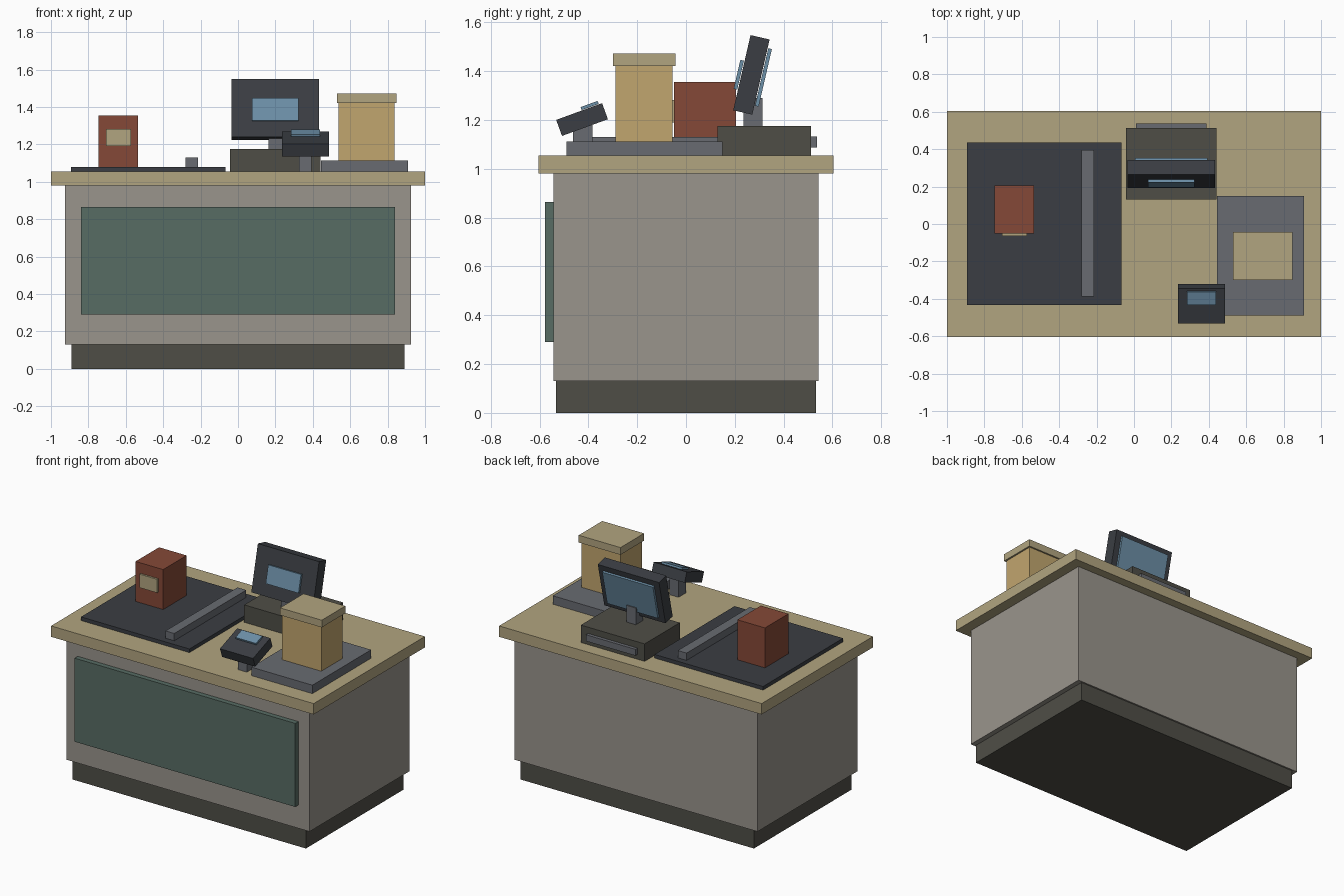
import bpy
import bmesh
from math import radians
from mathutils import Matrix, Vector

if "Cube" in bpy.data.objects:
    bpy.data.objects.remove(bpy.data.objects["Cube"])


def srgb(r, g, b):
    return tuple((c / 255) ** 2.2 for c in (r, g, b)) + (1,)


COLOURS = {
    "tan": srgb(176, 163, 127), "wall": srgb(152, 147, 139), "dark": srgb(80, 79, 72),
    "green": srgb(88, 108, 100), "charcoal": srgb(61, 64, 69), "steel": srgb(104, 107, 113),
    "red": srgb(132, 74, 58), "carton": srgb(192, 164, 110), "blue": srgb(108, 142, 166),
}
MATS = {}
for key, colour in COLOURS.items():
    MATS[key] = bpy.data.materials.new(key)
    MATS[key].diffuse_color = colour


def box(name, mat, x, y, z, pivot=(0, 0, 0), tilt=0):
    """Box from x, y, z ranges, placed at pivot and tilted about x."""
    lo, hi = Vector((x[0], y[0], z[0])), Vector((x[1], y[1], z[1]))
    centre = (lo + hi) / 2
    turn = Matrix.Rotation(radians(tilt), 4, 'X')
    mesh = bpy.data.meshes.new(name)
    bm = bmesh.new()
    bmesh.ops.create_cube(bm, size=1, matrix=Matrix.Diagonal((*(hi - lo), 1)))
    bm.to_mesh(mesh)
    bm.free()
    mesh.materials.append(MATS[mat])
    ob = bpy.data.objects.new(name, mesh)
    ob.location = Vector(pivot) + turn @ centre
    ob.rotation_euler.x = radians(tilt)
    bpy.context.collection.objects.link(ob)
    return ob


# Counter
box("plinth", "dark", (-.89, .89), (-.532, .532), (0, .13))
box("counter_body", "wall", (-.925, .925), (-.543, .543), (.13, .98))
box("front_panel", "green", (-.84, .84), (-.577, -.54), (.29, .865))
box("countertop", "tan", (-1, 1), (-.605, .605), (.98, 1.055))

# Conveyor belt with divider and a packet of goods
box("belt", "charcoal", (-.893, -.067), (-.433, .437), (1.055, 1.08))
box("divider_bar", "steel", (-.281, -.214), (-.388, .395), (1.08, 1.13))
box("packet", "red", (-.745, -.535), (-.05, .205), (1.08, 1.355))
box("packet_label", "tan", (-.707, -.572), (-.063, -.048), (1.19, 1.283))

# Cash register
box("register_base", "dark", (-.044, .442), (.13, .513), (1.055, 1.175))
box("cash_drawer", "steel", (.01, .388), (.505, .536), (1.088, 1.132))
box("monitor_stem", "steel", (.163, .235), (.235, .313), (1.175, 1.29))
monitor = dict(pivot=(.199, .268, 1.385), tilt=-13)
box("monitor", "charcoal", (-.233, .233), (-.04, .04), (-.158, .158), **monitor)
box("cashier_screen", "blue", (-.193, .193), (.043, .058), (-.12, .122), **monitor)
box("customer_display", "blue", (-.125, .125), (-.058, -.043), (-.072, .05), **monitor)

# Scale with a carton
box("scale_plate", "steel", (.444, .909), (-.489, .15), (1.055, 1.113))
box("carton", "carton", (.538, .836), (-.288, -.055), (1.113, 1.425))
box("carton_lid", "tan", (.53, .848), (-.3, -.044), (1.422, 1.472))

# Card terminal
box("terminal_stem", "steel", (.325, .392), (-.464, -.383), (1.055, 1.2))
terminal = dict(pivot=(.361, -.426, 1.202), tilt=20)
box("terminal_head", "charcoal", (-.126, .126), (-.1, .1), (-.035, .035), **terminal)
box("terminal_screen", "blue", (-.078, .078), (.012, .086), (.037, .05), **terminal)

for m in bpy.data.materials:
    if m.users and not m.is_grease_pencil:
        m.use_nodes = True
        m.node_tree.nodes["Principled BSDF"].inputs["Base Color"].default_value = m.diffuse_color
